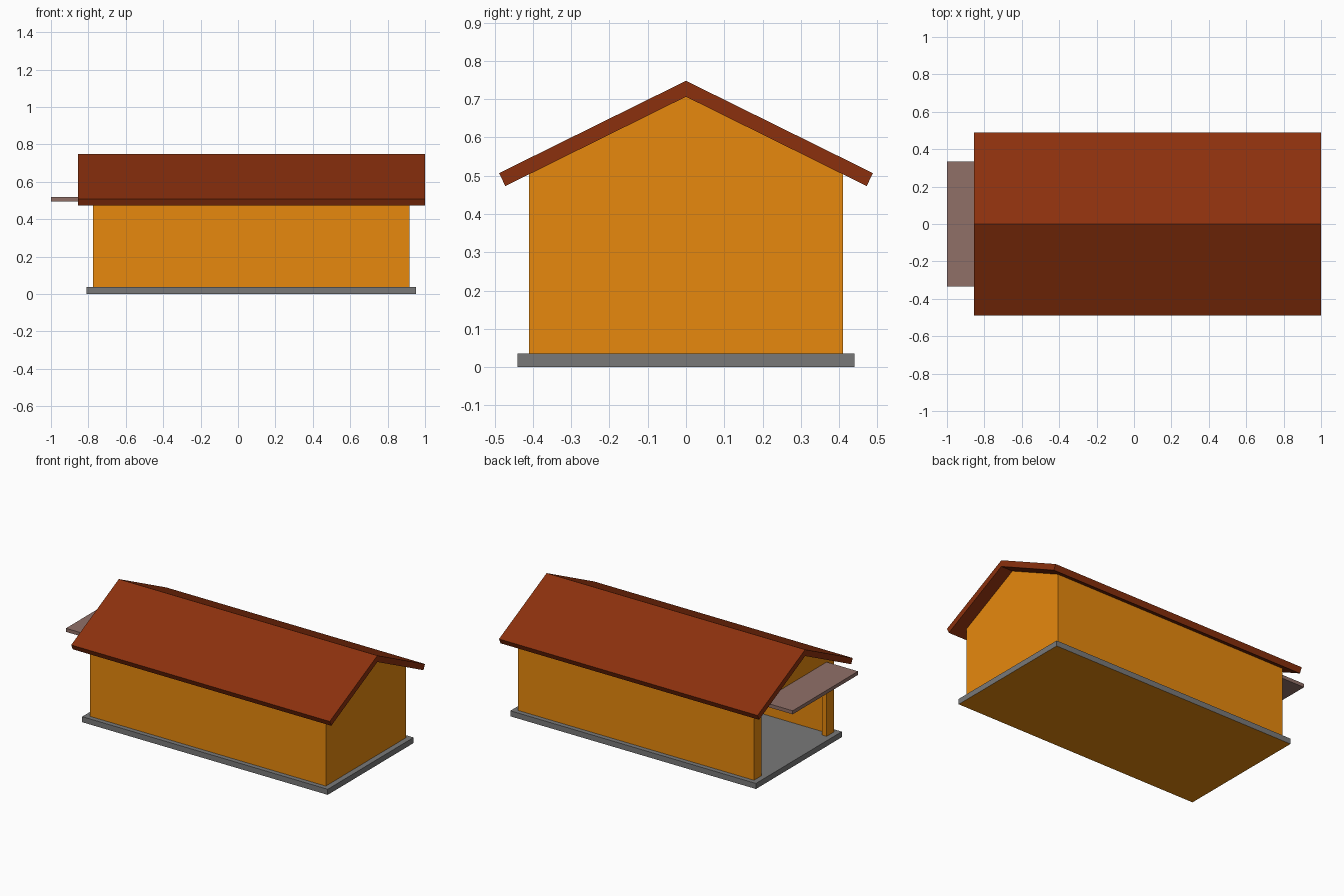
import bpy, bmesh

if "Cube" in bpy.data.objects:
    bpy.data.objects.remove(bpy.data.objects["Cube"])


def material(name, rgb):
    m = bpy.data.materials.new(name)
    m.diffuse_color = (*rgb, 1)
    m.use_nodes = True
    m.node_tree.nodes["Principled BSDF"].inputs["Base Color"].default_value = m.diffuse_color
    return m


ORANGE = material("orange_wall", (0.8, 0.25, 0.004))
RED = material("red_roof", (0.26, 0.03, 0.004))
DOOR = material("mauve_door", (0.28, 0.16, 0.137))
GREY = material("grey_concrete", (0.19, 0.19, 0.19))


def extrude_profile(name, profile, x0, x1, mat):
    """Extrude a (y, z) outline along x."""
    bm = bmesh.new()
    face = bm.faces.new([bm.verts.new((x0, y, z)) for y, z in profile])
    out = bmesh.ops.extrude_face_region(bm, geom=[face])
    verts = [v for v in out["geom"] if isinstance(v, bmesh.types.BMVert)]
    bmesh.ops.translate(bm, verts=verts, vec=(x1 - x0, 0, 0))
    bmesh.ops.recalc_face_normals(bm, faces=bm.faces)
    me = bpy.data.meshes.new(name)
    bm.to_mesh(me)
    bm.free()
    me.materials.append(mat)
    ob = bpy.data.objects.new(name, me)
    bpy.context.collection.objects.link(ob)
    return ob


def box(name, x, y, z, mat):
    return extrude_profile(name, [(y[0], z[0]), (y[1], z[0]), (y[1], z[1]), (y[0], z[1])], *x, mat)


def mirrored(half):
    """Complete an outline from its +y half."""
    return half + [(-y, z) for y, z in reversed(half) if y > 0]


X0, X1, W, T = -0.775, 0.917, 0.41, 0.035
FLOOR, EAVE, PEAK = 0.036, 0.506, 0.712
DOOR_W, DOOR_H = 0.335, 0.505

# Concrete slab with a painted underside
slab = box("floor_slab", (-0.81, 0.952), (-0.44, 0.44), (0, FLOOR), GREY)
slab.data.materials.append(ORANGE)
for p in slab.data.polygons:
    if p.normal.z < -0.9:
        p.material_index = 1

# Side walls
for side, name in ((-1, "front_wall"), (1, "back_wall")):
    ys = sorted((side * W, side * (W - T)))
    box(name, (X0 + T, X1 - T), ys, (FLOOR, EAVE), ORANGE)

# Closed gable end, and gable end with the door opening
extrude_profile("closed_gable", mirrored([(W, FLOOR), (W, EAVE), (0, PEAK)]), X1 - T, X1, ORANGE)
extrude_profile("door_gable",
                mirrored([(DOOR_W, DOOR_H), (DOOR_W, FLOOR), (W, FLOOR), (W, EAVE), (0, PEAK)]),
                X0, X0 + T, ORANGE)

# Pitched roof with overhang
roof_top = mirrored([(0.488, 0.507), (0, 0.748)])
roof_under = mirrored([(0.472, 0.473), (0, 0.7065)])
extrude_profile("roof", roof_top + roof_under[::-1], -0.855, 1.0, RED)

# Overhead door, swung up and open
box("overhead_door", (-1.0, -0.55), (-DOOR_W, DOOR_W), (0.495, 0.518), DOOR)
